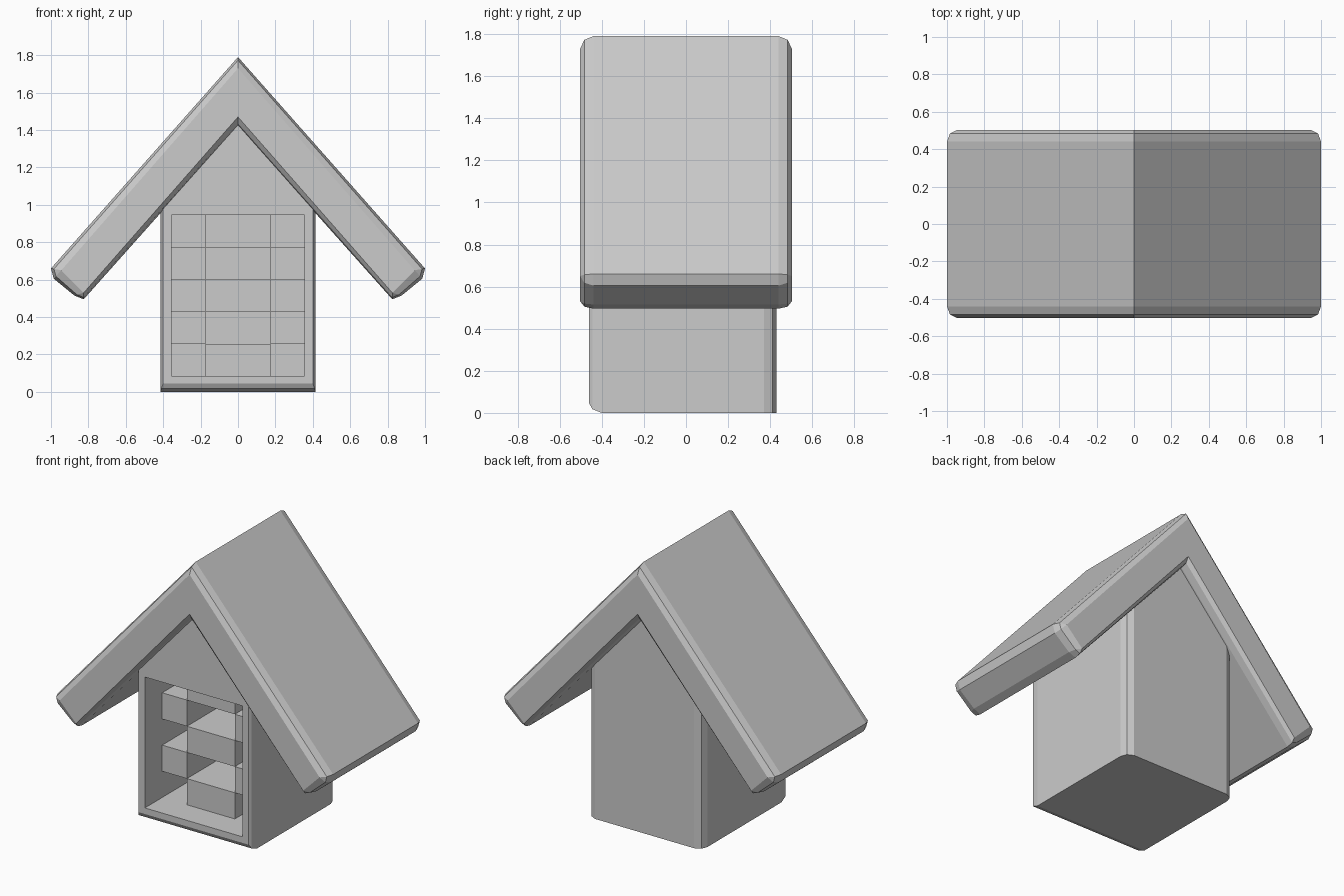
import bpy, bmesh

if "Cube" in bpy.data.objects:
    bpy.data.objects.remove(bpy.data.objects["Cube"])


def make_object(name, bm):
    bmesh.ops.remove_doubles(bm, verts=bm.verts, dist=0.0005)
    bmesh.ops.recalc_face_normals(bm, faces=bm.faces)
    mesh = bpy.data.meshes.new(name)
    bm.to_mesh(mesh)
    bm.free()
    obj = bpy.data.objects.new(name, mesh)
    bpy.context.collection.objects.link(obj)
    return obj


def loft(name, sections):
    """Join matching (x, z) outlines placed at successive y positions."""
    bm = bmesh.new()
    rings = [[bm.verts.new((x, y, z)) for x, z in outline] for y, outline in sections]
    n = len(rings[0])
    for a, b in zip(rings, rings[1:]):
        for i in range(n):
            j = (i + 1) % n
            bm.faces.new((a[i], a[j], b[j], b[i]))
    bm.faces.new(rings[0])
    bm.faces.new(rings[-1])
    return make_object(name, bm)


def box(name, lo, hi):
    bm = bmesh.new()
    bmesh.ops.create_cube(bm, size=1)
    for v in bm.verts:
        v.co = [(a + b) / 2 + c * (b - a) for a, b, c in zip(lo, hi, v.co)]
    return make_object(name, bm)


# Roof: chevron outline shrinking towards its front and back rims
outer = [(0, 1.79), (1.0, 0.66), (0.985, 0.605), (0.875, 0.515), (0.825, 0.495), (0, 1.42)]
inner = [(0, 1.73), (0.945, 0.65), (0.945, 0.65), (0.825, 0.53), (0.825, 0.53), (0, 1.47)]


def chevron(t):
    half = [(a[0] + (b[0] - a[0]) * t, a[1] + (b[1] - a[1]) * t) for a, b in zip(outer, inner)]
    return half + [(-x, z) for x, z in half[-2:0:-1]]


rim = [(0.44, 0), (0.483, 0.29), (0.503, 1)]
loft("roof", [(-y, chevron(t)) for y, t in reversed(rim)] + [(y, chevron(t)) for y, t in rim])


# House body: gabled outline with rounded edges, top hidden inside the roof
def gable(w, bottom):
    return [(-w, bottom), (w, bottom), (w, 1.1), (0, 1.6), (-w, 1.1)]


body = loft("house_body", [
    (-0.46, gable(0.40, 0.045)), (-0.445, gable(0.41, 0.018)), (-0.40, gable(0.415, 0)),
    (0.37, gable(0.415, 0)), (0.41, gable(0.40, 0)), (0.43, gable(0.36, 0))])

# Front opening
cutter = box("opening_cutter", (-0.355, -0.6, 0.085), (0.355, 0.37, 0.945))
cutter.hide_render = True
cutter.hide_viewport = True
cut = body.modifiers.new("opening", 'BOOLEAN')
cut.operation = 'DIFFERENCE'
cut.solver = 'EXACT'
cut.object = cutter

# Stacked blocks inside: middle and side columns alternate by row
columns = [(-0.355, -0.175), (-0.175, 0.173), (0.173, 0.355)]
row_h = 0.172
for row in range(5):
    z = 0.085 + row * row_h
    for col, (x0, x1) in enumerate(columns):
        if (row + col) % 2 == 1:
            box(f"inner_block_{row}_{col}", (x0, -0.28, z), (x1, 0.37, z + row_h))
